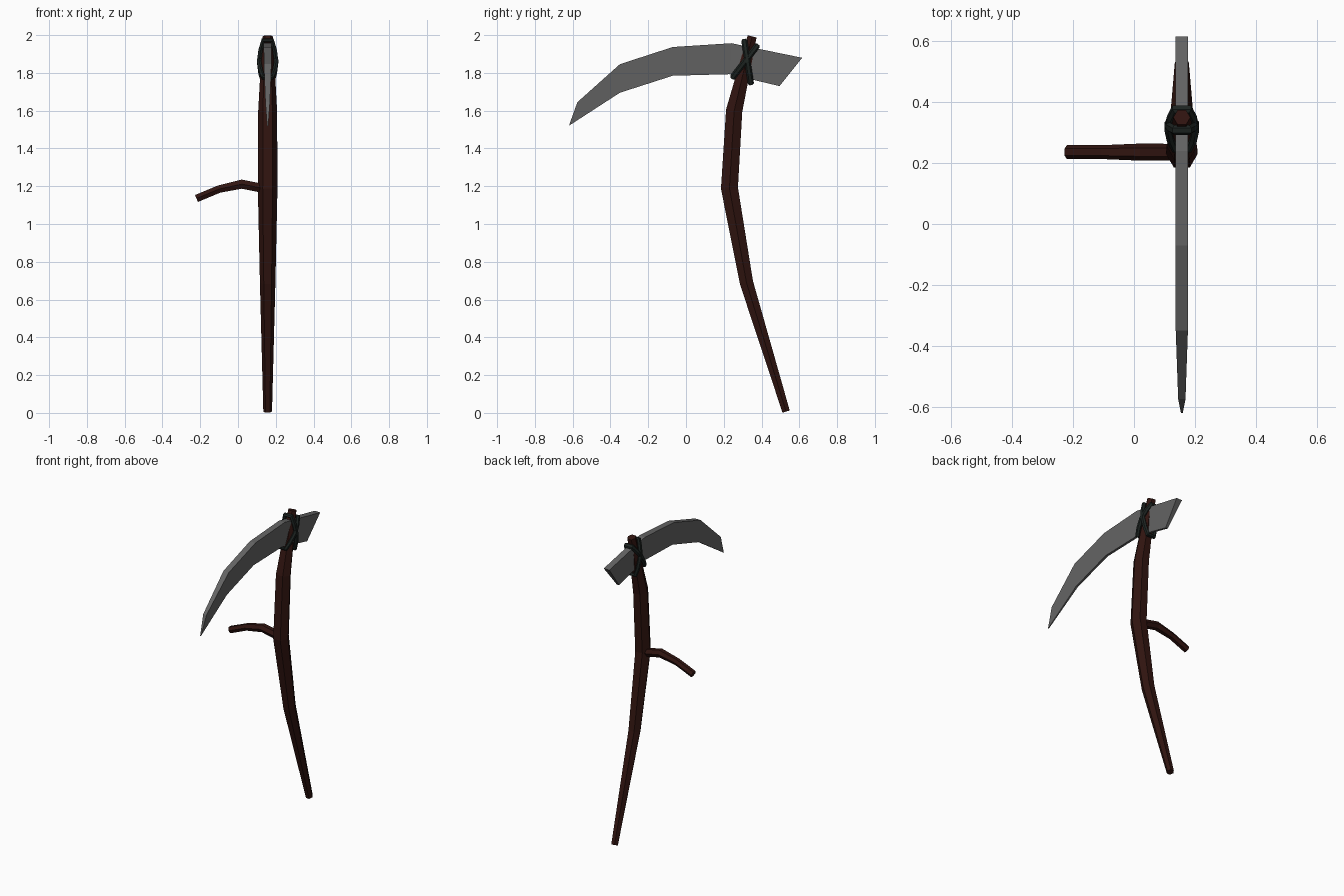
import bpy, bmesh, math
from mathutils import Vector

if "Cube" in bpy.data.objects:
    bpy.data.objects.remove(bpy.data.objects["Cube"])

CX = 0.157  # plane of handle and blade


def material(name, rgb):
    m = bpy.data.materials.new(name)
    m.diffuse_color = (*rgb, 1)
    m.use_nodes = True
    m.node_tree.nodes["Principled BSDF"].inputs["Base Color"].default_value = m.diffuse_color
    return m


WOOD = material("dark_wood", (0.03, 0.007, 0.005))
STEEL = material("grey_steel", (0.13, 0.13, 0.13))
CORD = material("dark_cord", (0.012, 0.017, 0.015))


def finish(name, bm, mat):
    bmesh.ops.recalc_face_normals(bm, faces=bm.faces)
    me = bpy.data.meshes.new(name)
    bm.to_mesh(me)
    bm.free()
    me.materials.append(mat)
    ob = bpy.data.objects.new(name, me)
    bpy.context.collection.objects.link(ob)
    return ob


def tube(name, path, radii, side, mat, sides=6, closed=False, flat=1.0):
    """Faceted tube along a planar path; side is the normal of the path's plane."""
    bm = bmesh.new()
    pts = [Vector(p) for p in path]
    side = Vector(side).normalized()
    n = len(pts)
    rings = []
    for i, p in enumerate(pts):
        if closed:
            a, b = pts[i - 1], pts[(i + 1) % n]
        else:
            a, b = pts[max(i - 1, 0)], pts[min(i + 1, n - 1)]
        out = (b - a).normalized().cross(side)
        ring = []
        for k in range(sides):
            t = 2 * math.pi * k / sides
            ring.append(bm.verts.new(
                p + radii[i] * (side * math.cos(t) + out * math.sin(t) * flat)))
        rings.append(ring)
    for i in range(n if closed else n - 1):
        r, s = rings[i], rings[(i + 1) % n]
        for k in range(sides):
            j = (k + 1) % sides
            bm.faces.new((r[k], r[j], s[j], s[k]))
    if not closed:
        bm.faces.new(rings[0])
        bm.faces.new(rings[-1])
    return finish(name, bm, mat)


# Bent six-sided handle
shaft = [(0.53, 0.007, 0.023), (0.32, 0.69, 0.041), (0.23, 1.19, 0.052),
         (0.255, 1.60, 0.050), (0.35, 1.993, 0.028)]
tube("handle", [(CX, y, z) for y, z, r in shaft], [r for y, z, r in shaft],
     (1, 0, 0), WOOD)

# Curved side grip
grip = [(0.15, 1.185, 0.027), (0.02, 1.211, 0.028),
        (-0.10, 1.185, 0.023), (-0.22, 1.135, 0.023)]
tube("side_grip", [(x, 0.236, z) for x, z, r in grip], [r for x, z, r in grip],
     (0, 1, 0), WOOD)

# Blade: thick spine above, thin cutting edge below (y, z, half thickness)
spine = [(0.615, 1.88, 0.021), (0.24, 1.957, 0.021), (-0.07, 1.937, 0.021),
         (-0.35, 1.846, 0.020), (-0.575, 1.645, 0.012)]
edge = [(0.495, 1.73, 0.008), (0.23, 1.793, 0.008), (-0.07, 1.785, 0.008),
        (-0.35, 1.695, 0.007), (-0.62, 1.52, 0.003)]
bm = bmesh.new()
rows = []
for s, e in zip(spine, edge):
    rows.append([bm.verts.new((CX + sx * h, y, z)) for (y, z, h), sx in
                 ((s, -1), (s, 1), (e, 1), (e, -1))])
for r, s in zip(rows, rows[1:]):
    for k in range(4):
        j = (k + 1) % 4
        bm.faces.new((r[k], r[j], s[j], s[k]))
bm.faces.new(rows[0])
bm.faces.new(rows[-1])
finish("blade", bm, STEEL)

# Two crossed lashings around blade and handle
outline = [(0, 0.046), (0.5, 0.038), (0.93, 0.024), (0.93, -0.024), (0.5, -0.038),
           (0, -0.046), (-0.5, -0.038), (-0.93, -0.024), (-0.93, 0.024), (-0.5, 0.038)]
for name, low, high in (("lashing_a", (0.345, 1.735), (0.307, 1.98)),
                        ("lashing_b", (0.242, 1.77), (0.382, 1.95))):
    lo, hi = Vector((CX, *low)), Vector((CX, *high))
    mid, half = (lo + hi) / 2, (hi - lo) / 2
    path = [mid + half * u + Vector((x, 0, 0)) for u, x in outline]
    tube(name, path, [0.016] * len(path), half.cross(Vector((1, 0, 0))), CORD,
         closed=True, flat=0.8)
